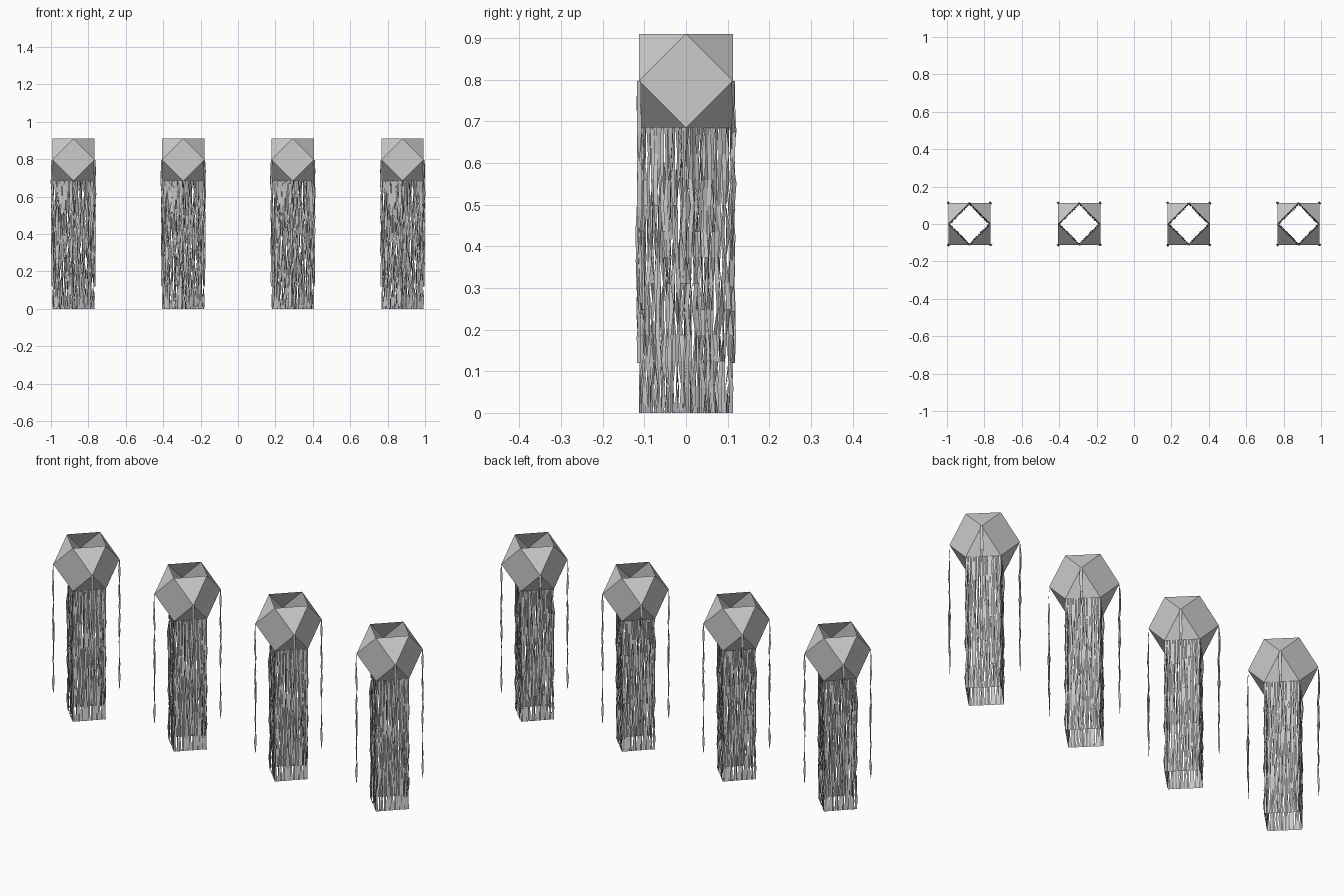
import bpy, bmesh, random
from math import sin, cos, pi
from mathutils import Vector

if "Cube" in bpy.data.objects:
    bpy.data.objects.remove(bpy.data.objects["Cube"])

random.seed(4)
A = 0.113              # half size of the lantern body
ZC = 0.797             # height of the body centre
LEVELS = 11            # crimps along each paper strip
STRIPS = 13            # strips per side of the curtain
CENTRES = [-0.88, -0.293, 0.293, 0.88]


def finish(bm, name):
    me = bpy.data.meshes.new(name)
    bm.to_mesh(me)
    bm.free()
    return me


def ribbon(bm, top, length, along, out, width, wobble, inward):
    """Crimped paper strip hanging from top; twists a little at each level."""
    rows = []
    for i in range(LEVELS + 1):
        end = i in (0, LEVELS)
        z = top.z - length * i / LEVELS
        ang = 0 if end else random.uniform(-1.0, 1.0)
        c = Vector((top.x, top.y, z))
        if not end:
            c += along * random.uniform(-wobble, wobble)
            c += out * random.uniform(-inward, wobble)
        w = (along * cos(ang) + out * sin(ang)) * width / 2
        rows.append((bm.verts.new(c - w), bm.verts.new(c + w)))
    for p, q in zip(rows, rows[1:]):
        bm.faces.new((p[0], p[1], q[1], q[0]))


# Lantern body: cuboctahedron with open top and bottom
bm = bmesh.new()
for x in (-A, A):
    for y in (-A, A):
        bm.verts.new((x, y, ZC))
for z in (ZC - A, ZC + A):
    for s in (-A, A):
        bm.verts.new((s, 0, z))
        bm.verts.new((0, s, z))
bmesh.ops.convex_hull(bm, input=bm.verts[:])
bmesh.ops.dissolve_limit(bm, angle_limit=0.01, verts=bm.verts[:], edges=bm.edges[:])
bm.normal_update()
caps = [f for f in bm.faces if abs(f.normal.z) > 0.9]
bmesh.ops.delete(bm, geom=caps, context='FACES_ONLY')
body = finish(bm, "lantern_body")

# Curtain: strips along the lower diamond opening
bm = bmesh.new()
ring = [Vector((A * cos(k * pi / 2), A * sin(k * pi / 2), ZC - A)) for k in range(4)]
for k in range(4):
    a, b = ring[k], ring[(k + 1) % 4]
    along = (b - a).normalized()
    out = Vector((a.x + b.x, a.y + b.y, 0)).normalized()
    pitch = (b - a).length / STRIPS
    for i in range(STRIPS):
        ribbon(bm, a + along * pitch * (i + 0.5), ZC - A, along, out,
               pitch * 0.85, 0.003, 0.007)
curtain = finish(bm, "paper_curtain")

# Corner tails: one crimped strip from each side corner
bm = bmesh.new()
for x in (-1, 1):
    for y in (-1, 1):
        out = Vector((x, y, 0)).normalized()
        along = Vector((-y, x, 0)).normalized()
        for n in range(2):
            ribbon(bm, Vector((x * A, y * A, ZC)), ZC - 0.12, along, out,
                   0.012, 0.003, 0.003)
tails = finish(bm, "corner_tails")

# Row of four identical lanterns
for n, cx in enumerate(CENTRES, 1):
    for me in (body, curtain, tails):
        ob = bpy.data.objects.new(f"{me.name}_{n}", me)
        ob.location.x = cx
        bpy.context.collection.objects.link(ob)
